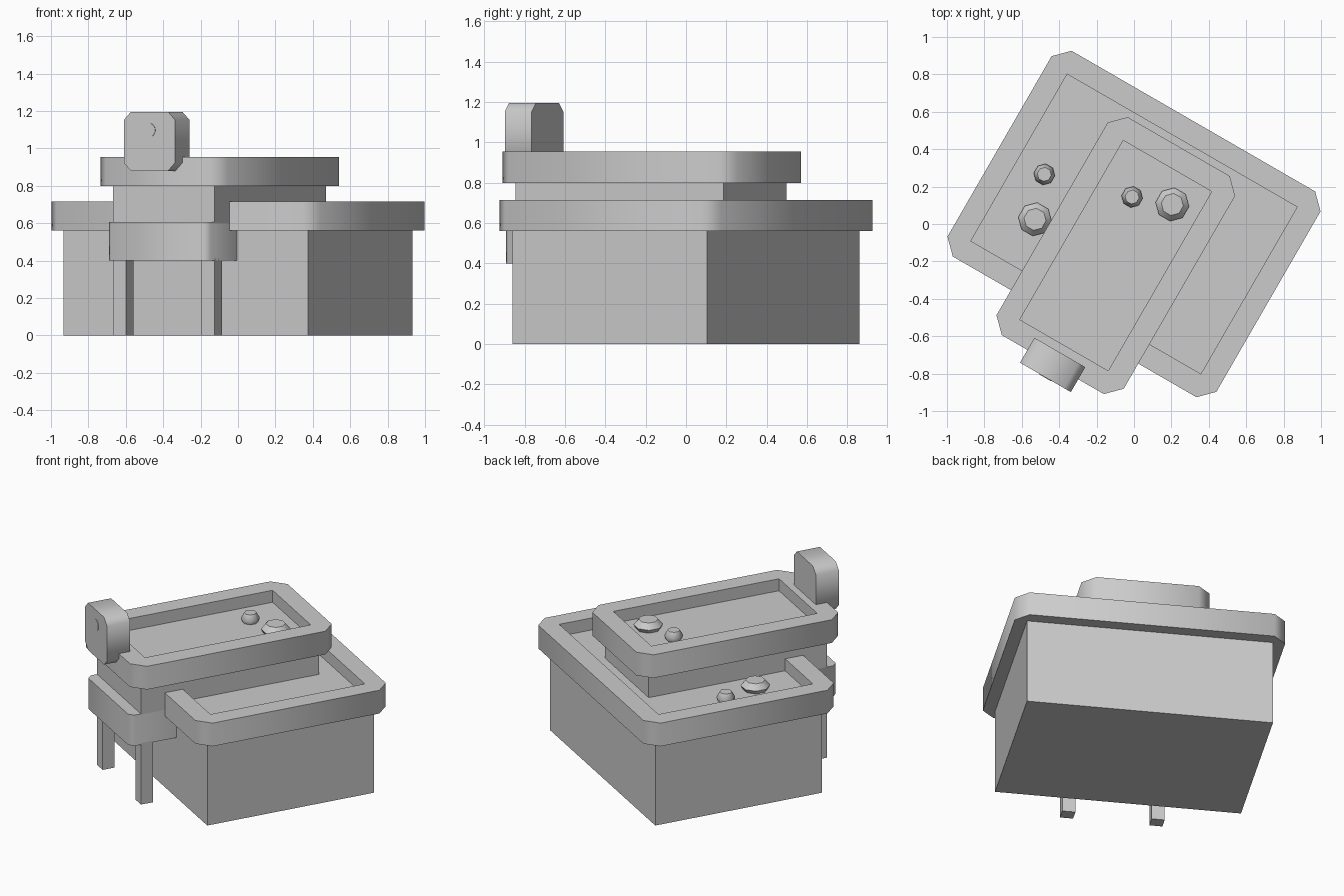
import bpy, bmesh, math
from mathutils import Matrix

cube = bpy.data.objects.get("Cube")
if cube:
    bpy.data.objects.remove(cube, do_unlink=True)

grey = bpy.data.materials.new("plain_grey")
grey.use_nodes = True
COLOUR = (0.6, 0.6, 0.6, 1)
grey.diffuse_color = COLOUR
grey.node_tree.nodes["Principled BSDF"].inputs["Base Color"].default_value = COLOUR

TURN = Matrix.Rotation(math.radians(-30), 4, 'Z')
UPRIGHT = Matrix.Rotation(math.radians(90), 4, 'X')


def finish(name, bm, matrix=Matrix()):
    """Turn the part with the building and make it an object."""
    bmesh.ops.recalc_face_normals(bm, faces=bm.faces)
    bm.transform(TURN @ matrix)
    mesh = bpy.data.meshes.new(name)
    bm.to_mesh(mesh)
    bm.free()
    mesh.materials.append(grey)
    ob = bpy.data.objects.new(name, mesh)
    bpy.context.collection.objects.link(ob)
    bpy.ops.object.select_all(action='DESELECT')
    ob.select_set(True)
    bpy.context.view_layer.objects.active = ob
    bpy.ops.object.shade_smooth_by_angle(angle=math.radians(46))
    return ob


def rect(x0, x1, y0, y1):
    return [(x0, y0), (x1, y0), (x1, y1), (x0, y1)]


def clipped(x0, x1, y0, y1, c):
    """Rectangle with cut corners, two points per corner."""
    return [(x0, y0 + c), (x0 + c, y0), (x1 - c, y0), (x1, y0 + c),
            (x1, y1 - c), (x1 - c, y1), (x0 + c, y1), (x0, y1 - c)]


def ring(bm, points, z):
    return [bm.verts.new((x, y, z)) for x, y in points]


def bridge(bm, a, b):
    n = len(a)
    for i in range(n):
        j = (i + 1) % n
        bm.faces.new((a[i], a[j], b[j], b[i]))


def prism(name, points, z0, z1, matrix=Matrix()):
    bm = bmesh.new()
    low, high = ring(bm, points, z0), ring(bm, points, z1)
    bridge(bm, low, high)
    bm.faces.new(low)
    bm.faces.new(high)
    return finish(name, bm, matrix)


def tray(name, bounds, z0, z1, cut=0.078, rim=0.12, depth=0.08):
    """Roof slab with cut corners and a sunken rectangular floor."""
    x0, x1, y0, y1 = bounds
    bm = bmesh.new()
    outline = clipped(*bounds, cut)
    inner = rect(x0 + rim, x1 - rim, y0 + rim, y1 - rim)
    low, high = ring(bm, outline, z0), ring(bm, outline, z1)
    lip, floor = ring(bm, inner, z1), ring(bm, inner, z1 - depth)
    bridge(bm, low, high)
    bridge(bm, lip, floor)
    bm.faces.new(low)
    bm.faces.new(floor)
    for i in range(4):
        a, b, c = high[2 * i], high[2 * i + 1], high[(2 * i + 2) % 8]
        bm.faces.new((a, b, lip[i]))
        bm.faces.new((b, c, lip[(i + 1) % 4], lip[i]))
    return finish(name, bm)


def vent(name, x, y, z, r):
    """Eight-sided roof vent with a sloped cap."""
    bm = bmesh.new()
    rings = []
    for radius, h in ((0.85 * r, 0), (r, 0.025), (0.66 * r, 0.06)):
        pts = [(x + radius * math.cos(math.tau * (k + 0.5) / 8),
                y + radius * math.sin(math.tau * (k + 0.5) / 8)) for k in range(8)]
        rings.append(ring(bm, pts, z + h))
    bridge(bm, rings[0], rings[1])
    bridge(bm, rings[1], rings[2])
    bm.faces.new(rings[0])
    bm.faces.new(rings[2])
    return finish(name, bm)


# Ground floor and its roof
prism("ground_floor", rect(-0.755, 0.755, -0.557, 0.557), 0, 0.57)
tray("ground_roof", (-0.83, 0.83, -0.635, 0.635), 0.56, 0.715)

# Upper floor, overhanging the front, and its roof
prism("upper_floor", rect(-0.314, 0.314, -0.794, 0.395), 0.6, 0.81)
tray("upper_roof", (-0.393, 0.393, -0.868, 0.478), 0.8, 0.955)

# Balcony with cut front corners, carried on two posts
balcony = clipped(-0.314, 0.314, -0.866, 0, 0.03)[:4] + [(0.314, -0.5), (-0.314, -0.5)]
prism("balcony", balcony, 0.4, 0.605)
for side, x in (("right", -0.314), ("left", 0.234)):
    prism(side + "_post", rect(x, x + 0.08, -0.794, -0.714), 0, 0.41)

# Sign block on the roof edge with a round badge
prism("sign_block", clipped(-0.157, 0.157, 0.88, 1.195, 0.042), 0.793, 0.947, UPRIGHT)
disc = [(0.037 * math.cos(math.tau * k / 16), 1.097 + 0.037 * math.sin(math.tau * k / 16))
        for k in range(16)]
prism("sign_badge", disc, 0.94, 0.95, UPRIGHT)

# Roof vents
vent("ground_vent_small", -0.548, -0.01, 0.635, 0.057)
vent("ground_vent_large", -0.471, -0.243, 0.635, 0.09)
vent("upper_vent_small", -0.081, 0.12, 0.875, 0.057)
vent("upper_vent_large", 0.125, 0.193, 0.875, 0.09)
